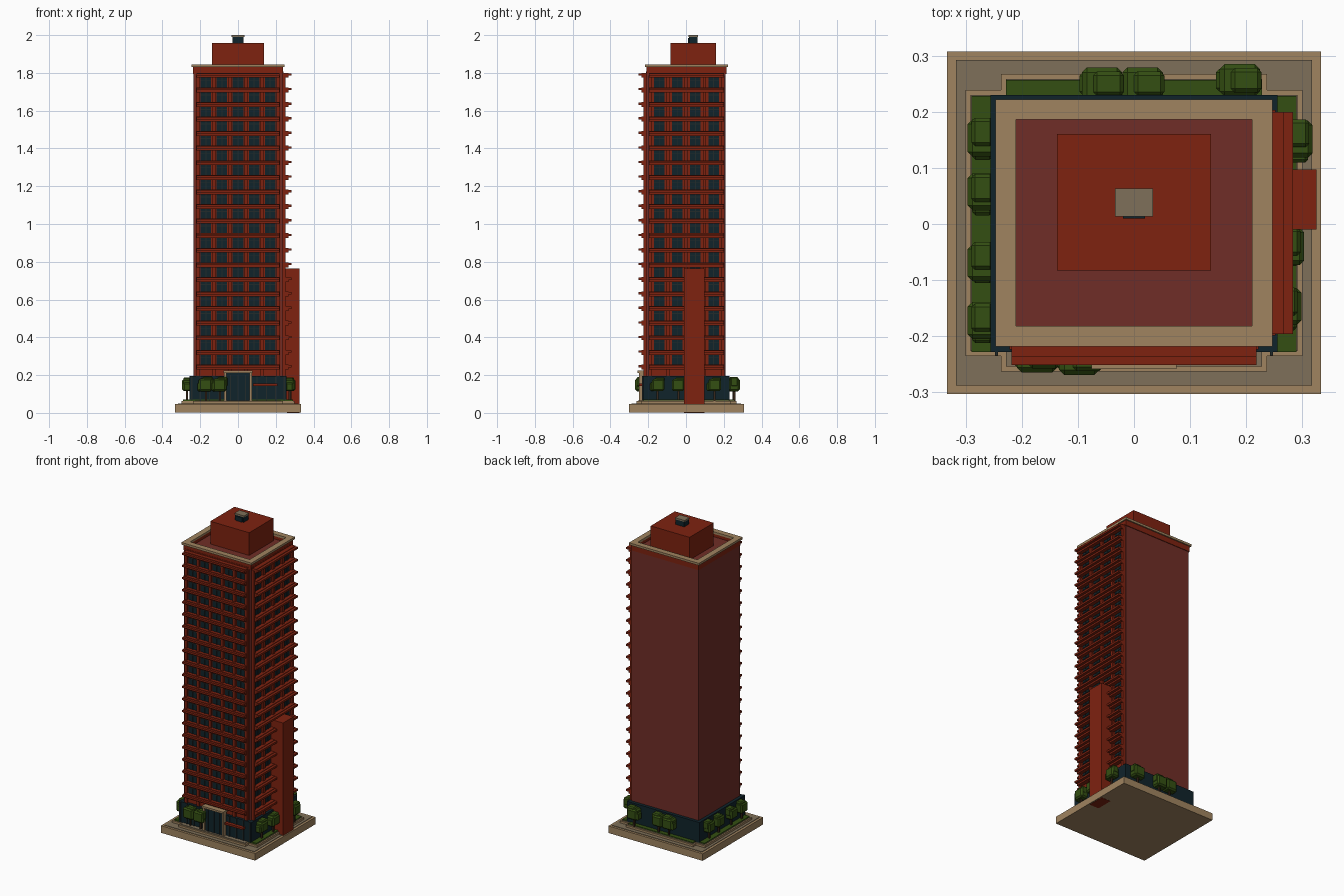
import bpy
import bmesh
import random
from mathutils import Matrix, Vector

random.seed(4)
default_cube = bpy.data.objects.get("Cube")
if default_cube:
    bpy.data.objects.remove(default_cube, do_unlink=True)


def make_material(name, red, green, blue):
    material = bpy.data.materials.new(name)
    material.use_nodes = True
    colour = (red, green, blue, 1)
    material.diffuse_color = colour
    shader = next(n for n in material.node_tree.nodes if n.type == "BSDF_PRINCIPLED")
    shader.inputs["Base Color"].default_value = colour
    shader.inputs["Roughness"].default_value = 0.8
    return material


tan = make_material("tan stone", 0.35, 0.23, 0.115)
paving = make_material("grey paving", 0.21, 0.16, 0.1)
brick = make_material("red brick", 0.21, 0.016, 0.005)
maroon = make_material("maroon wall", 0.16, 0.027, 0.02)
glass = make_material("dark teal glass", 0.005, 0.017, 0.024)
frame = make_material("dark frame", 0.016, 0.024, 0.024)
leaf = make_material("leaf green", 0.034, 0.078, 0.006)
bark = make_material("bark brown", 0.04, 0.02, 0.01)


def add_box(bm, x_range, y_range, z_range, chamfer=0):
    low, high = (Vector(corner) for corner in zip(x_range, y_range, z_range))
    matrix = Matrix.Translation((low + high) / 2) @ Matrix.Diagonal((*(high - low), 1))
    verts = bmesh.ops.create_cube(bm, size=1, matrix=matrix)["verts"]
    if chamfer:
        edges = list({edge for vert in verts for edge in vert.link_edges})
        bmesh.ops.bevel(bm, geom=edges, offset=chamfer, segments=1, affect="EDGES")


def finish(name, bm, material):
    mesh = bpy.data.meshes.new(name)
    bm.to_mesh(mesh)
    bm.free()
    mesh.materials.append(material)
    part = bpy.data.objects.new(name, mesh)
    bpy.context.collection.objects.link(part)
    return part


def boxes(name, material, *ranges):
    bm = bmesh.new()
    for box in ranges:
        add_box(bm, *box)
    return finish(name, bm, material)


def span(half, centre=0):
    return (centre - half, centre + half)


def cross_slab(name, material, inset, z_range):
    # Plus-shaped slab around the foot of the tower
    outline = []
    wide, narrow = 0.30 - inset, 0.237 - inset
    deep, shallow = 0.265 - inset, 0.237 - inset
    quarter = [(wide, shallow), (narrow, shallow), (narrow, deep)]
    outline += quarter
    outline += [(-x, y) for x, y in reversed(quarter)]
    outline += [(-x, -y) for x, y in quarter]
    outline += [(x, -y) for x, y in reversed(quarter)]
    bm = bmesh.new()
    face = bm.faces.new([bm.verts.new((x, y + 0.002, z_range[0])) for x, y in outline])
    raised = bmesh.ops.extrude_face_region(bm, geom=[face])["geom"]
    tops = [item for item in raised if isinstance(item, bmesh.types.BMVert)]
    bmesh.ops.translate(bm, verts=tops, vec=(0, 0, z_range[1] - z_range[0]))
    bmesh.ops.recalc_face_normals(bm, faces=bm.faces)
    finish(name, bm, material)


# Plinth and stepped paving
boxes("plinth", tan, (span(0.333), span(0.305, 0.002), (0.001, 0.046)))
boxes("plinth_paving", paving, (span(0.317), span(0.29, 0.002), (0.046, 0.049)))
cross_slab("curb_step", tan, 0, (0.046, 0.062))
cross_slab("terrace_paving", paving, 0.009, (0.06, 0.066))
boxes("planting_beds", leaf,
      (span(0.29), span(0.228), (0.06, 0.071)),
      (span(0.228), (0, 0.257), (0.06, 0.071)))

# Main masses
boxes("ground_floor", glass, (span(0.256), span(0.229, 0.001), (0.06, 0.195)))
boxes("tower_body", maroon, (span(0.236), span(0.209, 0.001), (0.19, 1.8)))
boxes("service_shaft", brick, ((0.259, 0.325), (-0.01, 0.097), (0, 0.765)),
      ((0.23, 0.27), (-0.01, 0.097), (0.07, 0.765)))


def ring(name, material, outer, inner, z_range):
    (ox, oy), (ix, iy) = outer, inner
    c = 0.002
    boxes(name, material,
          (span(ox), (c - oy, c - iy), z_range), (span(ox), (c + iy, c + oy), z_range),
          ((-ox, -ix), span(iy, c), z_range), ((ix, ox), span(iy, c), z_range))


# Roof, parapet and penthouse
ring("parapet_wall", brick, (0.239, 0.212), (0.21, 0.184), (1.795, 1.832))
ring("cornice", tan, (0.247, 0.22), (0.21, 0.184), (1.83, 1.844))
boxes("roof_deck", maroon, (span(0.212), span(0.186, 0.002), (1.79, 1.812)))
boxes("penthouse", brick, (span(0.137), (-0.083, 0.16), (1.81, 1.957)))
boxes("roof_vent", glass, (span(0.03), (0.015, 0.061), (1.95, 1.992)),
      (span(0.02), (0.01, 0.02), (1.957, 1.985)))
boxes("roof_vent_cap", paving, (span(0.034), (0.013, 0.063), (1.99, 2.0)))

# Facades: u runs along the wall, depth runs outward
FLOORS, STOREY, FIRST = 20, 0.0772, 0.282


def facade(label, place, bays, pitch, half, ledge_depth):
    wall, panes, bars, ledges = (bmesh.new() for _ in range(4))
    bottom, top = FIRST - 0.09, FIRST + STOREY * (FLOORS - 0.5)
    place(wall, span(half, sum(bays) / len(bays)), (-0.01, 0.004), (bottom, top + 0.02))
    piers = [bays[0] - pitch / 2] + [u + pitch / 2 for u in bays]
    for u in piers:
        place(wall, span(0.009, u), (0, 0.016), (bottom, top))
    for floor in range(FLOORS + 1):
        z = FIRST + STOREY * floor
        sill = z - STOREY / 2
        edge = (piers[0] - 0.006, piers[-1] + 0.006)
        place(ledges, edge, (0, ledge_depth * 0.65), span(0.013, sill))
        place(ledges, edge, (0, ledge_depth), span(0.006, sill + 0.004))
        if floor == FLOORS:
            continue
        for u in bays:
            place(panes, span(0.028, u), (0, 0.007), span(0.026, z))
            place(bars, span(0.002, u), (0.004, 0.01), span(0.026, z))
            place(bars, span(0.028, u), (0.004, 0.01), span(0.002, z + 0.012))
    finish(label + "_wall_and_piers", wall, brick)
    finish(label + "_window_panes", panes, glass)
    finish(label + "_window_bars", bars, frame)
    finish(label + "_ledges", ledges, brick)


def on_front(bm, u, depth, z):
    add_box(bm, u, (-0.208 - depth[1], -0.208 - depth[0]), z)


def on_side(bm, u, depth, z):
    add_box(bm, (0.236 + depth[0], 0.236 + depth[1]), u, z)


facade("front", on_front, [0.085 * i for i in range(-2, 3)], 0.085, 0.226, 0.043)
facade("side", on_side, [0.002 + 0.096 * (i - 1.5) for i in range(4)], 0.096, 0.2, 0.047)

# Entrance, canopy and front rails
boxes("entrance_lobby", glass, (span(0.06), (-0.242, -0.22), (0.06, 0.21)))
boxes("entrance_door_bars", frame,
      *[(span(0.002, x), (-0.246, -0.24), (0.066, 0.2)) for x in (-0.04, 0, 0.04)])
boxes("entrance_canopy", tan, (span(0.076), (-0.258, -0.2), (0.212, 0.224)),
      *[(span(0.006, s * 0.068), (-0.25, -0.22), (0.06, 0.214)) for s in (-1, 1)])
boxes("front_rails", brick,
      *[((min(s * 0.08, s * 0.21), max(s * 0.08, s * 0.21)), (-0.25, -0.225), (0.143, 0.155))
        for s in (-1, 1)])
boxes("ground_mullions", frame,
      *[(span(0.003, s * x), (-0.234, -0.225), (0.066, 0.195))
        for s in (-1, 1) for x in (0.1, 0.15, 0.2, 0.245)])

# Trees with chunky layered crowns
crowns, trunks = bmesh.new(), bmesh.new()


def tree(x, y, size, along_x):
    add_box(trunks, span(0.005, x), span(0.005, y), (0.06, 0.13))
    for lift, offset, scale in ((0.148, 0, 1), (0.165, 0.35, 0.75), (0.138, -0.45, 0.7)):
        shift = offset * size + random.uniform(-0.004, 0.004)
        cx, cy = (x + shift, y) if along_x else (x, y + shift)
        r = size * scale
        flat = r * 0.8
        rx, ry = (r, flat) if along_x else (flat, r)
        add_box(crowns, span(rx, cx), span(ry, cy), span(r * 0.95, lift), r * 0.25)


for x, y in ((-0.055, 0.25), (0.018, 0.25), (0.185, 0.256), (-0.095, -0.24), (-0.17, -0.236)):
    tree(x, y, 0.036, True)
for y in (0.15, 0.055, -0.07, -0.175):
    tree(-0.27, y, 0.033, False)
for x, y in ((0.292, 0.15), (0.277, -0.04), (0.272, -0.15)):
    tree(x, y, 0.033, False)
finish("tree_crowns", crowns, leaf)
finish("tree_trunks", trunks, bark)
